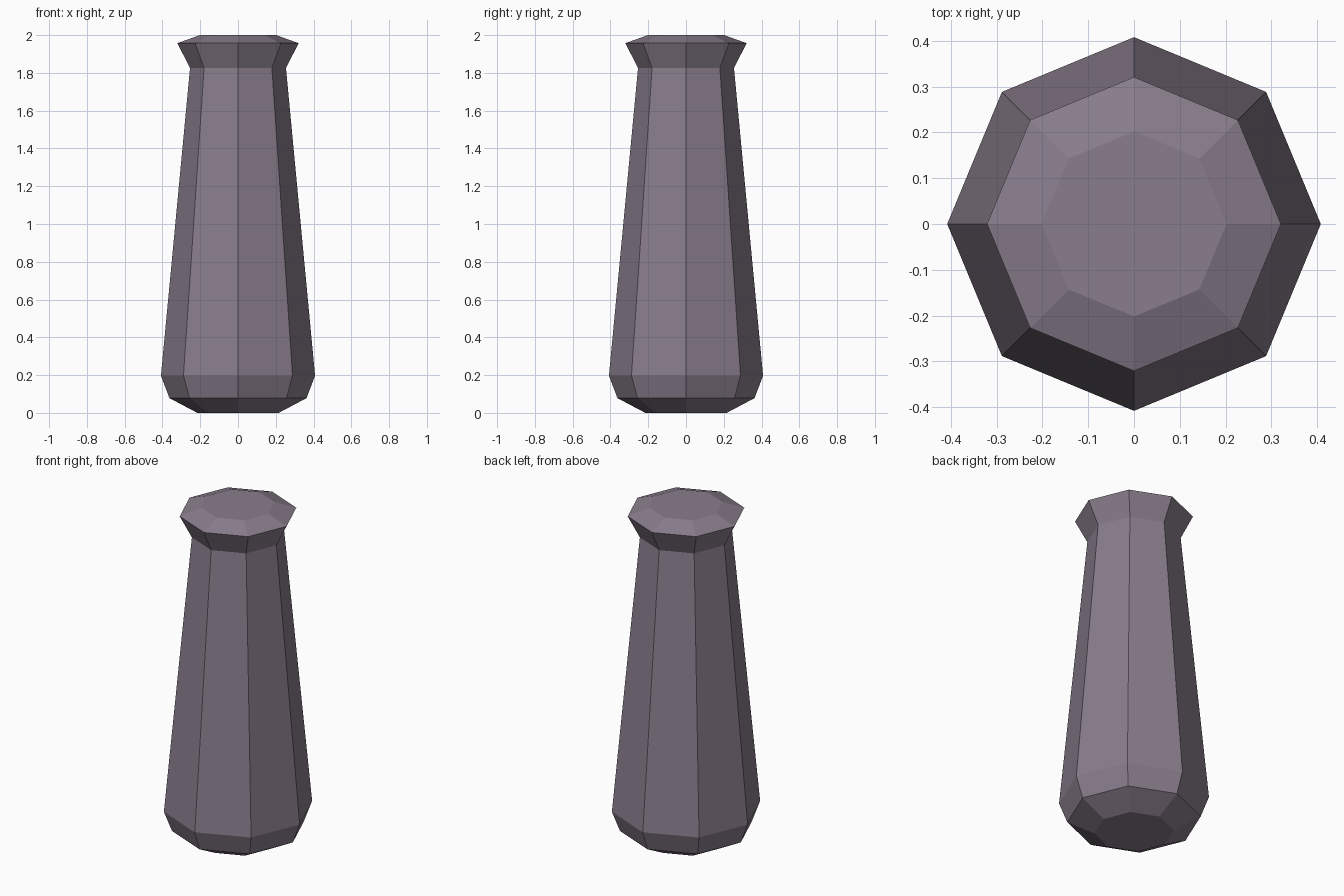
import bpy, bmesh
from math import cos, sin, tau

if "Cube" in bpy.data.objects:
    bpy.data.objects.remove(bpy.data.objects["Cube"])

SIDES = 8
# (radius, height) from the foot to the top of the flared rim
PROFILE = [(0.215, 0.0), (0.363, 0.078), (0.408, 0.197),
           (0.254, 1.826), (0.321, 1.957), (0.202, 2.0)]

# Octagonal tapered body with flared cap, turned from the profile
bm = bmesh.new()
rings = [[bm.verts.new((r * cos(tau * i / SIDES), r * sin(tau * i / SIDES), z))
          for i in range(SIDES)] for r, z in PROFILE]
for low, high in zip(rings, rings[1:]):
    for i in range(SIDES):
        j = (i + 1) % SIDES
        bm.faces.new((low[i], low[j], high[j], high[i]))

# Flat closing faces
bm.faces.new(rings[0][::-1])
bm.faces.new(rings[-1])

mesh = bpy.data.meshes.new("tapered_post")
bm.to_mesh(mesh)
bm.free()
post = bpy.data.objects.new("tapered_post", mesh)
bpy.context.collection.objects.link(post)

# Muted mauve colour
mat = bpy.data.materials.new("mauve_stone")
mat.diffuse_color = (0.25, 0.205, 0.26, 1.0)
mat.use_nodes = True
mat.node_tree.nodes["Principled BSDF"].inputs["Base Color"].default_value = mat.diffuse_color
mesh.materials.append(mat)
